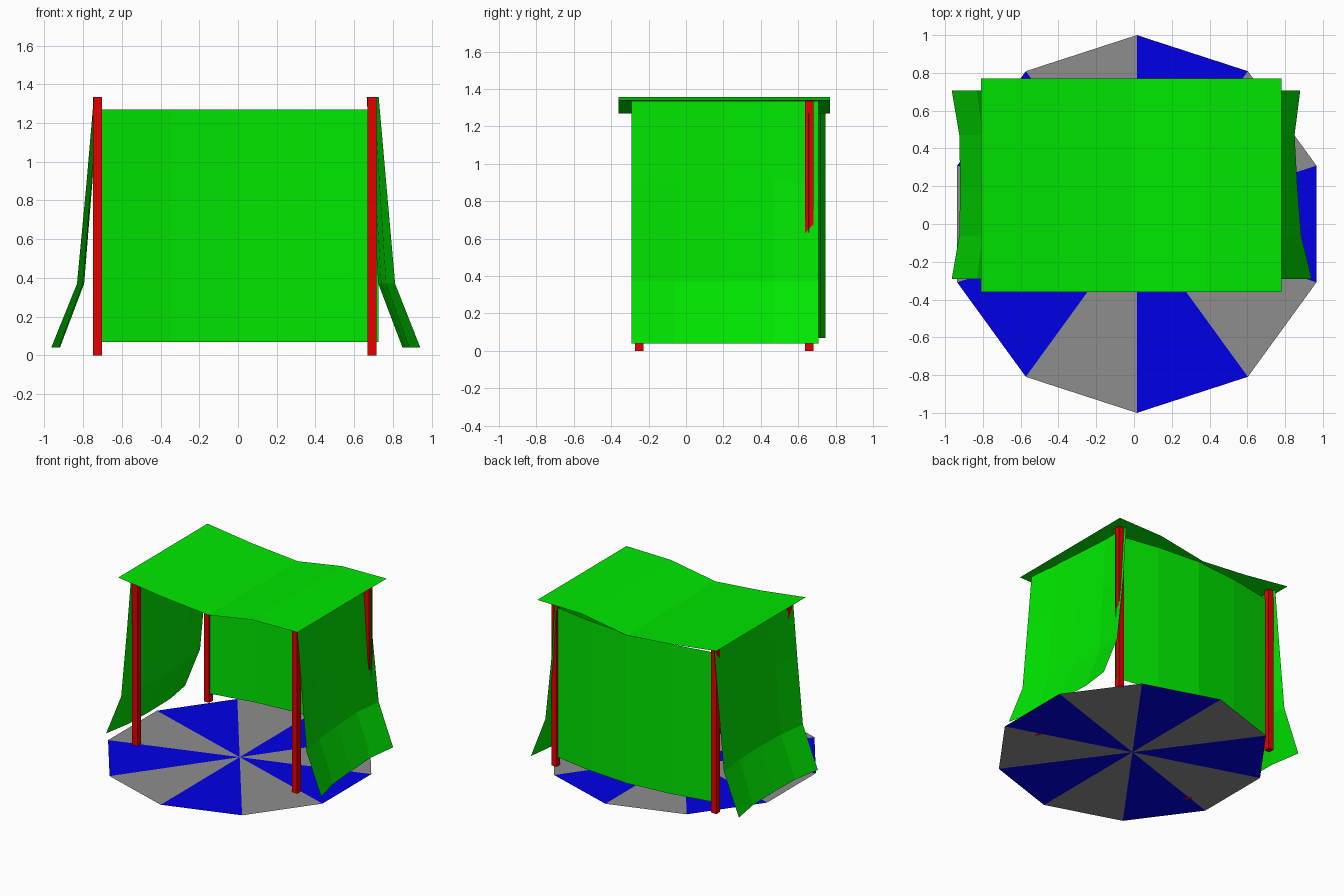
import bpy, math

if "Cube" in bpy.data.objects:
    bpy.data.objects.remove(bpy.data.objects["Cube"])


def material(name, rgb):
    m = bpy.data.materials.new(name)
    m.diffuse_color = (*rgb, 1)
    m.use_nodes = True
    m.node_tree.nodes["Principled BSDF"].inputs["Base Color"].default_value = m.diffuse_color
    return m


GREEN = material("green_cloth", (0.0, 0.8, 0.0))
RED = material("red_pole", (0.8, 0.0, 0.0))
BLUE = material("blue_floor", (0.0, 0.0, 0.8))
GREY = material("grey_floor", (0.27, 0.27, 0.27))


def make_object(name, verts, faces, mat):
    mesh = bpy.data.meshes.new(name)
    mesh.from_pydata(verts, [], faces)
    mesh.materials.append(mat)
    ob = bpy.data.objects.new(name, mesh)
    bpy.context.collection.objects.link(ob)
    return ob


def cloth(name, rows, flip=False):
    """Thin sheet of quads through equally long rows of points."""
    n = len(rows[0])
    faces = []
    for r in range(len(rows) - 1):
        for c in range(n - 1):
            a = r * n + c
            f = (a, a + 1, a + n + 1, a + n)
            faces.append(f[::-1] if flip else f)
    return make_object(name, [p for row in rows for p in row], faces, GREEN)


# Ten-sided floor with alternating wedges
def floor_wedges(name, first, mat):
    verts, faces = [(0.015, 0, 0)], []
    for i in range(first, 10, 2):
        for k in (i, i + 1):
            a = math.radians(90 + 36 * k)
            verts.append((0.015 + math.cos(a), math.sin(a), 0))
        faces.append((0, len(verts) - 2, len(verts) - 1))
    make_object(name, verts, faces, mat)


floor_wedges("floor_grey_wedges", 0, GREY)
floor_wedges("floor_blue_wedges", 1, BLUE)

# Four square corner poles
for side, x in (("left", -0.725), ("right", 0.693)):
    for end, y in (("front", -0.25), ("back", 0.66)):
        bpy.ops.mesh.primitive_cube_add(size=1, location=(x, y, 0.6675))
        pole = bpy.context.object
        pole.name = f"{end}_{side}_pole"
        for v in pole.data.vertices:
            v.co.x *= 0.046
            v.co.y *= 0.046
            v.co.z *= 1.335
        pole.data.materials.append(RED)

# Wavy roof sheet
roof = [(-0.81, 1.357), (-0.41, 1.305), (-0.01, 1.27), (0.385, 1.336), (0.78, 1.342)]
cloth("roof", [[(x, y, z) for x, z in roof] for y in (-0.36, 0.77)])

# Back curtain, bowed outwards in the middle
back = [(-0.715, 0.645), (-0.35, 0.712), (0.01, 0.745), (0.37, 0.718), (0.725, 0.655)]
cloth("back_curtain", [[(x, y, z) for x, y in back] for z in (0.07, 1.27)], flip=True)

# Side curtains, flaring out towards the hem
COLUMNS = (-0.292, -0.06, 0.2, 0.47, 0.708)


def side_curtain(name, profile, flip):
    rows = [[(x, y, z) for x, y in zip(xs, COLUMNS)] for z, xs in profile]
    cloth(name, rows, flip)


side_curtain("right_curtain", [
    (0.04, (0.942, 0.885, 0.865, 0.85, 0.88)),
    (0.37, (0.812, 0.765, 0.74, 0.725, 0.752)),
    (0.9, (0.765, 0.73, 0.708, 0.69, 0.695)),
    (1.335, (0.727, 0.705, 0.685, 0.665, 0.668))], False)
side_curtain("left_curtain", [
    (0.04, (-0.965, -0.925, -0.92, -0.925, -0.965)),
    (0.37, (-0.832, -0.802, -0.795, -0.802, -0.832)),
    (0.9, (-0.782, -0.757, -0.752, -0.757, -0.782)),
    (1.335, (-0.745, -0.725, -0.72, -0.725, -0.745))], True)
